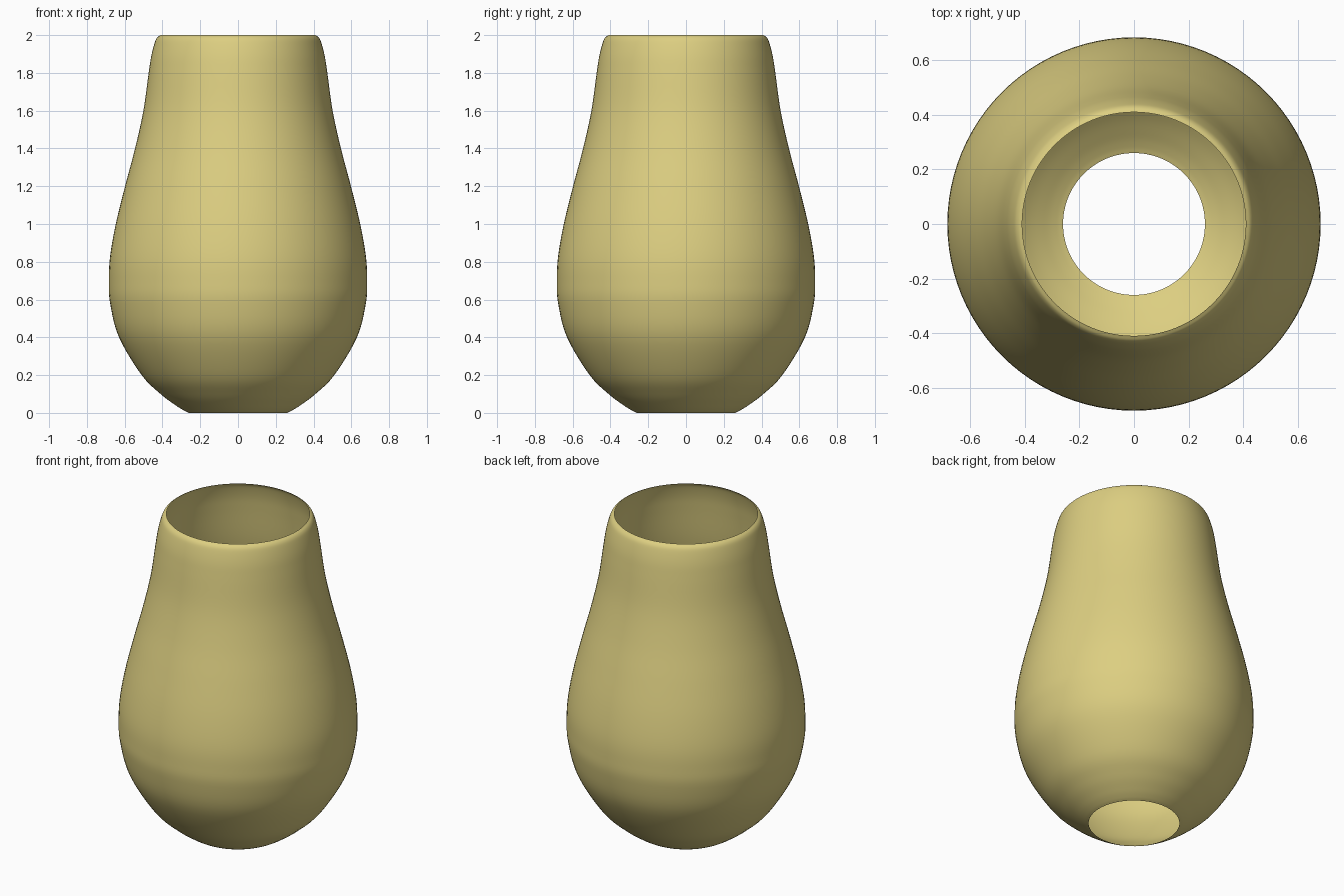
import bpy, bmesh, math
from mathutils import Vector

cube = bpy.data.objects.get("Cube")
if cube:
    bpy.data.objects.remove(cube, do_unlink=True)

SEGMENTS = 96
STEPS = 5

# Outline as (radius, height), from the base opening to the rim
OUTLINE = [(0.26, 0), (0.285, 0.012), (0.33, 0.04), (0.41, 0.1), (0.51, 0.2),
           (0.63, 0.4), (0.677, 0.58), (0.684, 0.7), (0.677, 0.83),
           (0.647, 1.0), (0.598, 1.2), (0.545, 1.4), (0.501, 1.6),
           (0.473, 1.8), (0.459, 1.89), (0.441, 1.96), (0.428, 1.987),
           (0.41, 2.0)]


def smooth_path(points, steps):
    """Catmull-Rom curve through the points."""
    p = [Vector(q) for q in points]
    p = [2 * p[0] - p[1]] + p + [2 * p[-1] - p[-2]]
    path = []
    for a, b, c, d in zip(p, p[1:], p[2:], p[3:]):
        for i in range(steps):
            t = i / steps
            path.append(0.5 * (2 * b + (c - a) * t
                               + (2 * a - 5 * b + 4 * c - d) * t ** 2
                               + (3 * b - a - 3 * c + d) * t ** 3))
    return path + [p[-2]]


# Material
clay = bpy.data.materials.new("pale yellow clay")
clay.use_nodes = True
colour = (0.72, 0.62, 0.22, 1)
clay.diffuse_color = colour
clay.node_tree.nodes["Principled BSDF"].inputs["Base Color"].default_value = colour

# Open shell: the outline turned around the vertical axis
bm = bmesh.new()
verts = [bm.verts.new((r, 0, z)) for r, z in smooth_path(OUTLINE, STEPS)]
edges = [bm.edges.new(pair) for pair in zip(verts, verts[1:])]
bmesh.ops.spin(bm, geom=verts + edges, cent=(0, 0, 0), axis=(0, 0, 1),
               angle=math.tau, steps=SEGMENTS, use_duplicate=False)
bmesh.ops.remove_doubles(bm, verts=bm.verts, dist=0.0005)

# Face the shell outward
bm.normal_update()
if sum(f.normal.dot(f.calc_center_median() * Vector((1, 1, 0))) for f in bm.faces) < 0:
    bmesh.ops.reverse_faces(bm, faces=bm.faces)
for face in bm.faces:
    face.smooth = True

mesh = bpy.data.meshes.new("vase_body")
bm.to_mesh(mesh)
bm.free()
mesh.materials.append(clay)
vase = bpy.data.objects.new("vase_body", mesh)
bpy.context.collection.objects.link(vase)
